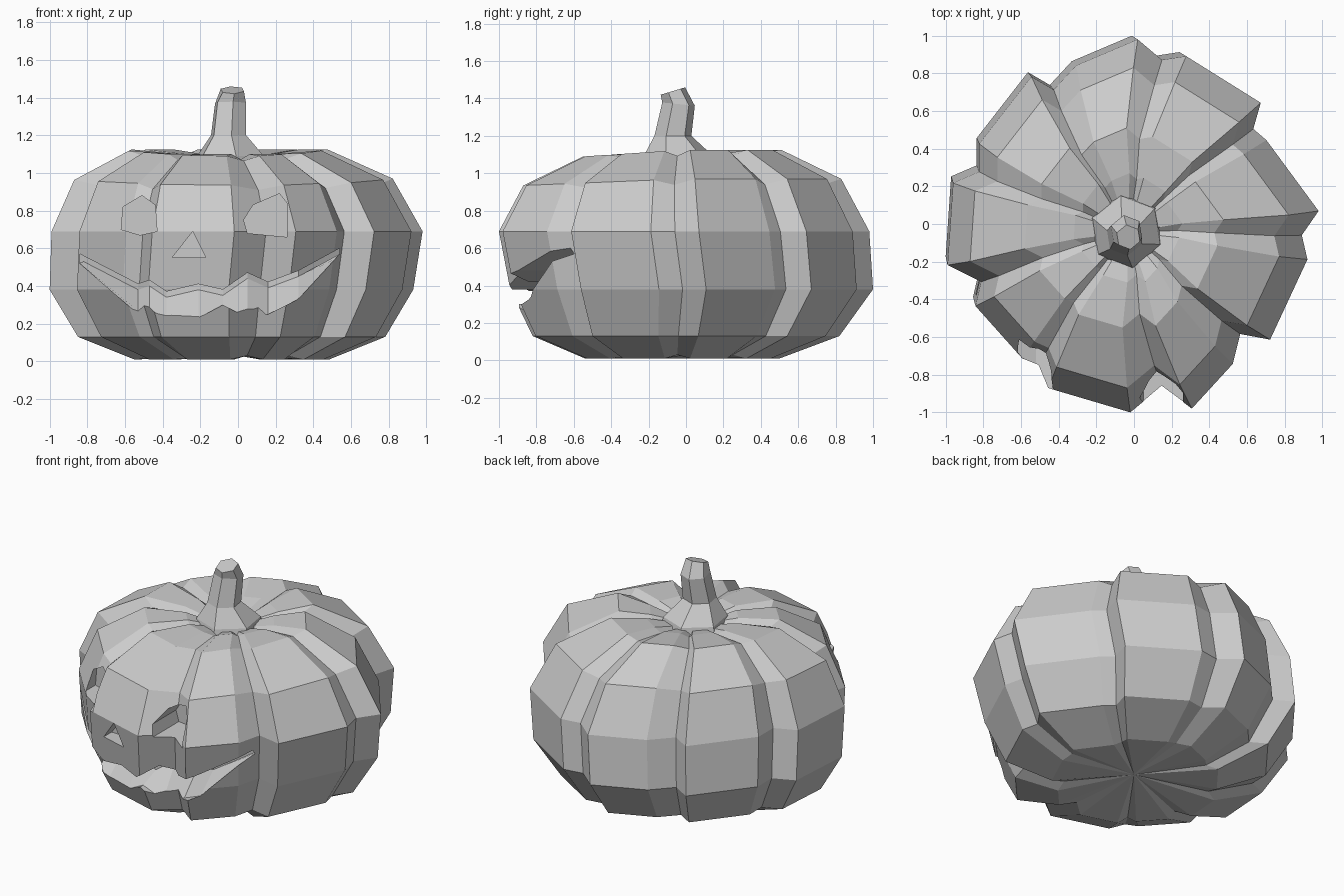
import bpy, bmesh
from math import cos, sin, tau

if "Cube" in bpy.data.objects:
    bpy.data.objects.remove(bpy.data.objects["Cube"])


def make_object(name, verts, faces):
    bm = bmesh.new()
    vs = [bm.verts.new(v) for v in verts]
    for f in faces:
        bm.faces.new([vs[i] for i in f])
    bmesh.ops.recalc_face_normals(bm, faces=bm.faces)
    me = bpy.data.meshes.new(name)
    bm.to_mesh(me)
    bm.free()
    ob = bpy.data.objects.new(name, me)
    bpy.context.collection.objects.link(ob)
    return ob


def loft(name, rings, bottom=None, top=None):
    """Skin equal closed rings; ends become a fan round a point, or one flat cap."""
    n, m = len(rings[0]), len(rings)
    verts = [p for r in rings for p in r]
    faces = [(k * n + i, k * n + (i + 1) % n, (k + 1) * n + (i + 1) % n, (k + 1) * n + i)
             for k in range(m - 1) for i in range(n)]
    for base, tip in ((0, bottom), ((m - 1) * n, top)):
        if tip:
            verts.append(tip)
            faces += [(base + i, base + (i + 1) % n, len(verts) - 1) for i in range(n)]
        else:
            faces.append(tuple(range(base, base + n)))
    return make_object(name, verts, faces)


# Body plan: each lobe is two ridge points followed by one groove point
plan = [(-.31, .86), (.02, 1.0), (.15, .89),
        (.28, .91), (.68, .66), (.64, .52),
        (.71, .46), (.99, .08), (.90, -.05),
        (.93, -.18), (.73, -.61), (.57, -.58),
        (.53, -.74), (.31, -.98), (.15, -.86),
        (-.02, -1.0), (-.46, -.87), (-.51, -.75),
        (-.60, -.71), (-.85, -.43), (-.82, -.30),
        (-1.0, -.21), (-.97, .23), (-.83, .29),
        (-.83, .44), (-.55, .80), (-.43, .73)]
# scale, height, and sideways drift of each ring
profile = [(.52, .01, -.03, -.02), (.82, .13, -.03, 0), (.97, .38, -.03, .03),
           (.99, .69, 0, -.01), (.85, .97, -.02, -.02), (.53, 1.125, -.05, -.02),
           (.29, 1.10, -.03, -.02), (.17, 1.07, -.03, -.03)]
rings = []
for s, z, dx, dy in profile:
    ring = []
    for i, (x, y) in enumerate(plan):
        groove = i % 3 == 2
        h = z
        if z > .9:                      # grooves sink and the front is lower on top
            h -= .03 * groove + .035 * max(0, -y) * (s > .3)
        elif z < .1:
            h += .02 * groove
        ring.append((x * s + dx, y * s + dy, h))
    rings.append(ring)
body = loft("pumpkin_body", rings, (0, 0, .03), (-.03, -.03, 1.07))


# Face cutters
def carve(cutter):
    cutter.hide_render = True
    mod = body.modifiers.new("carve", 'BOOLEAN')
    mod.operation = 'DIFFERENCE'
    mod.solver = 'EXACT'
    mod.object = cutter
    bpy.context.view_layer.objects.active = body
    bpy.ops.object.modifier_apply(modifier=mod.name)
    bpy.data.objects.remove(cutter)


def prism(name, outline, back):
    return loft(name, [[(x, y, z) for x, z in outline] for y in (-1.2, back)])


carve(prism("left_eye_cutter", [(-.61, .82), (-.51, .88), (-.44, .83),
                                (-.43, .69), (-.52, .67), (-.62, .70)], -.58))
carve(prism("right_eye_cutter", [(.03, .75), (.08, .83), (.22, .89),
                                 (.26, .84), (.26, .66), (.05, .68)], -.68))
carve(prism("nose_cutter", [(-.24, .69), (-.35, .55), (-.17, .55)], -.80))

# Jagged mouth: x, upper lip z, lower lip z, surface y
mouth = [(-.84, .57, .52, -.40), (-.53, .41, .25, -.66), (-.47, .43, .28, -.74),
         (-.38, .37, .22, -.80), (-.21, .41, .23, -.83), (-.08, .38, .30, -.86),
         (.05, .47, .23, -.84), (.16, .42, .25, -.78), (.32, .48, .33, -.84),
         (.54, .60, .57, -.66)]
sections = [[(x, -1.2, u), (x, -1.2, l), (x, y, l), (x, y + .13, u - .03), (x, y + .13, u)]
            for x, u, l, y in mouth]
carve(loft("mouth_cutter", sections))

# Stem: leaning six-sided stalk with a flared foot and slanted tip
stem_rings = []
for cx, cy, z, r, tilt in [(-.04, -.04, 1.05, .20, 0), (-.04, -.04, 1.09, .19, 0),
                           (-.05, -.07, 1.20, .10, 0), (-.04, -.04, 1.37, .088, -.1),
                           (-.03, -.07, 1.44, .066, .3)]:
    stem_rings.append([(cx + r * cos(a), cy + r * sin(a), z + tilt * r * sin(a))
                       for a in (tau * (i + .65) / 6 for i in range(6))])
loft("stem", stem_rings)
